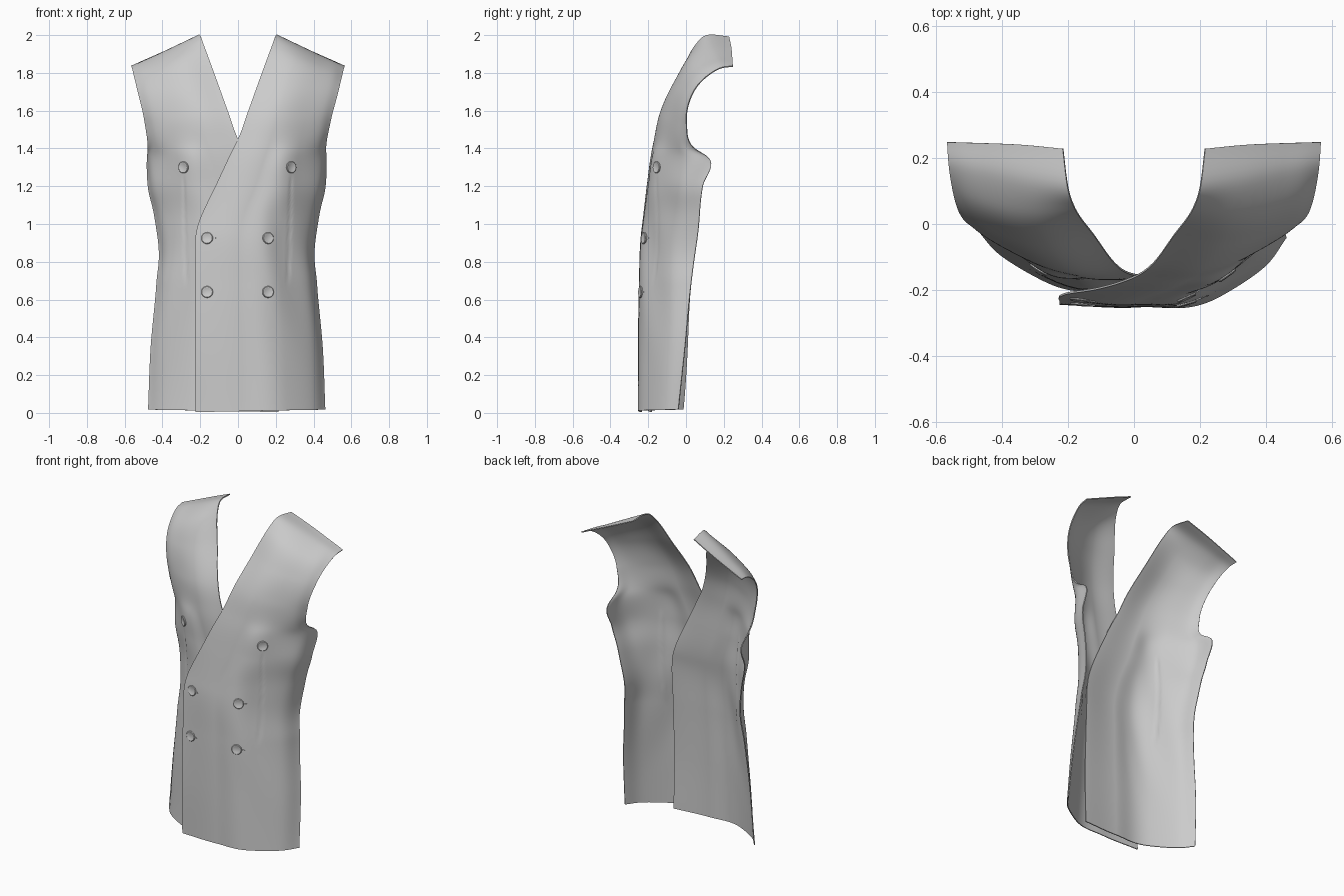
import bpy, bmesh, math
from mathutils import Vector
from mathutils.bvhtree import BVHTree

if "Cube" in bpy.data.objects:
    bpy.data.objects.remove(bpy.data.objects["Cube"])

# Rows from hem to shoulder: front edge, side edge, depth of two points between
ROWS = [
    ((-.225, -.237, .004), (.46, -.04, .018), -.249, -.22),
    ((-.225, -.242, .35), (.446, -.005, .35), -.249, -.208),
    ((-.225, -.232, .68), (.416, .03, .68), -.245, -.2),
    ((-.222, -.217, .95), (.407, .055, .91), -.235, -.185),
    ((-.207, -.211, 1.01), (.425, .068, 1.03), -.225, -.172),
    ((-.11, -.195, 1.22), (.461, .09, 1.2), -.2, -.146),
    ((-.03, -.172, 1.39), (.466, .115, 1.355), -.176, -.12),
    ((.0, -.16, 1.45), (.464, .045, 1.4), -.165, -.11),
    ((.055, -.122, 1.6), (.488, .003, 1.54), -.135, -.085),
    ((.12, -.035, 1.78), (.527, .035, 1.69), -.06, -.027),
    ((.18, .05, 1.945), (.55, .115, 1.785), .04, .065),
    ((.2, .11, 1.998), (.56, .18, 1.824), .13, .155),
    ((.215, .228, 1.99), (.565, .248, 1.835), .24, .245),
]
ACROSS = [0, .36, .7, .85, 1]


def row_points(edge, side, y1, y2):
    a, d = Vector(edge), Vector(side)
    b, c = a.lerp(d, .36), a.lerp(d, .7)
    b.y, c.y = y1, y2
    # rounded flank between the last two points
    e = c.lerp(d, .5) + Vector((.19 * (d.y - c.y), 0, 0))
    return [a, b, c, e, d]


def spline(pts, knots, t):
    """Smooth curve through pts at the given knots"""
    n = len(pts) - 1
    i = max(k for k in range(n) if knots[k] <= t or k == 0)

    def tangent(k):
        lo, hi = max(k - 1, 0), min(k + 1, n)
        if lo == k or hi == k:
            return (pts[hi] - pts[lo]) / (knots[hi] - knots[lo])
        h0, h1 = knots[k] - knots[lo], knots[hi] - knots[k]
        return ((pts[k] - pts[lo]) / h0 * h1 + (pts[hi] - pts[k]) / h1 * h0) / (h0 + h1)

    h = knots[i + 1] - knots[i]
    f = (t - knots[i]) / h
    s = f * f * (3 - 2 * f)
    return (pts[i] * (1 - s) + pts[i + 1] * s + tangent(i) * (h * f * (1 - f) ** 2)
            - tangent(i + 1) * (h * f * f * (1 - f)))


def smooth(x, lo, hi):
    t = max(0, min(1, (x - lo) / (hi - lo)))
    return t * t * (3 - 2 * t)


def add_object(name, bm):
    me = bpy.data.meshes.new(name)
    bm.to_mesh(me)
    bm.free()
    ob = bpy.data.objects.new(name, me)
    bpy.context.collection.objects.link(ob)
    bpy.ops.object.select_all(action='DESELECT')
    bpy.context.view_layer.objects.active = ob
    ob.select_set(True)
    return ob


def panel(name, inner, nu=100, nv=120):
    rows = [row_points(*r) for r in ROWS]
    up = [0]
    for p, q in zip(rows, rows[1:]):
        up.append(up[-1] + (q[1] - p[1]).length)
    bm = bmesh.new()
    grid = []
    for j in range(nv + 1):
        row = [spline([r[k] for r in rows], up, up[-1] * j / nv) for k in range(5)]
        line = []
        for i in range(nu + 1):
            u = i / nu
            p = spline(row, ACROSS, u)
            z = p.z
            # pressed dart and soft folds
            dart = smooth(z, .66, .74) * (1 - smooth(z, 1.2, 1.28))
            p.y += .005 * dart * math.exp(-((p.x - .262 - .03 * (z - .68)) / .006) ** 2)
            fold = smooth(z, .15, .7) * (1 - smooth(z, .9, 1.4)) * smooth(u, .5, .75)
            p.y += .004 * fold * math.sin(28 * p.x + 9 * z)
            if inner:
                # underlying side tucks behind the overlap
                p.y += .055 * (1 - u ** 3) * (1 - smooth(z, 1.0, 1.58))
                p.y += .025 * u ** 3 * (1 - smooth(z, 0, .7))
                p.x += .014 * u * u * (1 - smooth(z, 1.3, 1.7))
                p.x += .012 * (1 - u) ** 2 * (1 - smooth(z, .9, 1.2))
                p.x = -p.x
            p.z = max(p.z, .001)
            line.append(bm.verts.new(p))
        grid.append(line)
    for j in range(nv):
        for i in range(nu):
            q = [grid[j][i], grid[j][i + 1], grid[j + 1][i + 1], grid[j + 1][i]]
            bm.faces.new(q[::-1] if inner else q)
    bm.normal_update()
    tree = BVHTree.FromBMesh(bm)
    ob = add_object(name, bm)
    m = ob.modifiers.new("cloth", 'SOLIDIFY')
    m.thickness = .006
    m.offset = 0
    bpy.ops.object.modifier_apply(modifier=m.name)
    bpy.ops.object.shade_smooth_by_angle(angle=math.radians(50))
    return tree


outer = panel("outer_front_panel", False)
under = panel("under_front_panel", True)


def on_surface(x, z):
    hits = [t.ray_cast(Vector((x, -2, z)), Vector((0, 1, 0))) for t in (outer, under)]
    hit = min((h for h in hits if h[0]), key=lambda h: h[0].y)
    n = hit[1] if hit[1].y < 0 else -hit[1]
    return hit[0], n


# Buttons: low rimmed discs, lying on the cloth
PROFILE = [(.031, -.004), (.031, .003), (.028, .006), (.023, .006), (.019, .004)]


def button(name, x, z):
    p, n = on_surface(x, z)
    bm = bmesh.new()
    rings = [[bm.verts.new((r * math.cos(a * math.tau / 32), r * math.sin(a * math.tau / 32), h))
              for a in range(32)] for r, h in PROFILE]
    for a, b in zip(rings, rings[1:]):
        for k in range(32):
            bm.faces.new((a[k], a[(k + 1) % 32], b[(k + 1) % 32], b[k]))
    bm.faces.new(rings[-1])
    bm.faces.new(rings[0][::-1])
    ob = add_object(name, bm)
    ob.location = p + n * .003
    ob.rotation_euler = n.to_track_quat('Z', 'Y').to_euler()
    bpy.ops.object.shade_smooth_by_angle(angle=math.radians(35))


# Short stitched slit beside a button
def buttonhole(name, x, z):
    p, n = on_surface(x, z)
    bpy.ops.mesh.primitive_cube_add(size=1, location=p + n * .003)
    ob = bpy.context.object
    ob.name = name
    ob.scale = (.04, .005, .006)
    ob.rotation_euler = n.to_track_quat('Z', 'Y').to_euler()


for z, row in ((.925, "upper"), (.64, "lower")):
    for x, side in ((-.163, "left"), (.158, "right")):
        button(f"{row}_button_{side}", x, z)
        buttonhole(f"{row}_buttonhole_{side}", x + .026, z)
for side, x in (("left", -.287), ("right", .28)):
    button(f"chest_button_{side}", x, 1.3)
